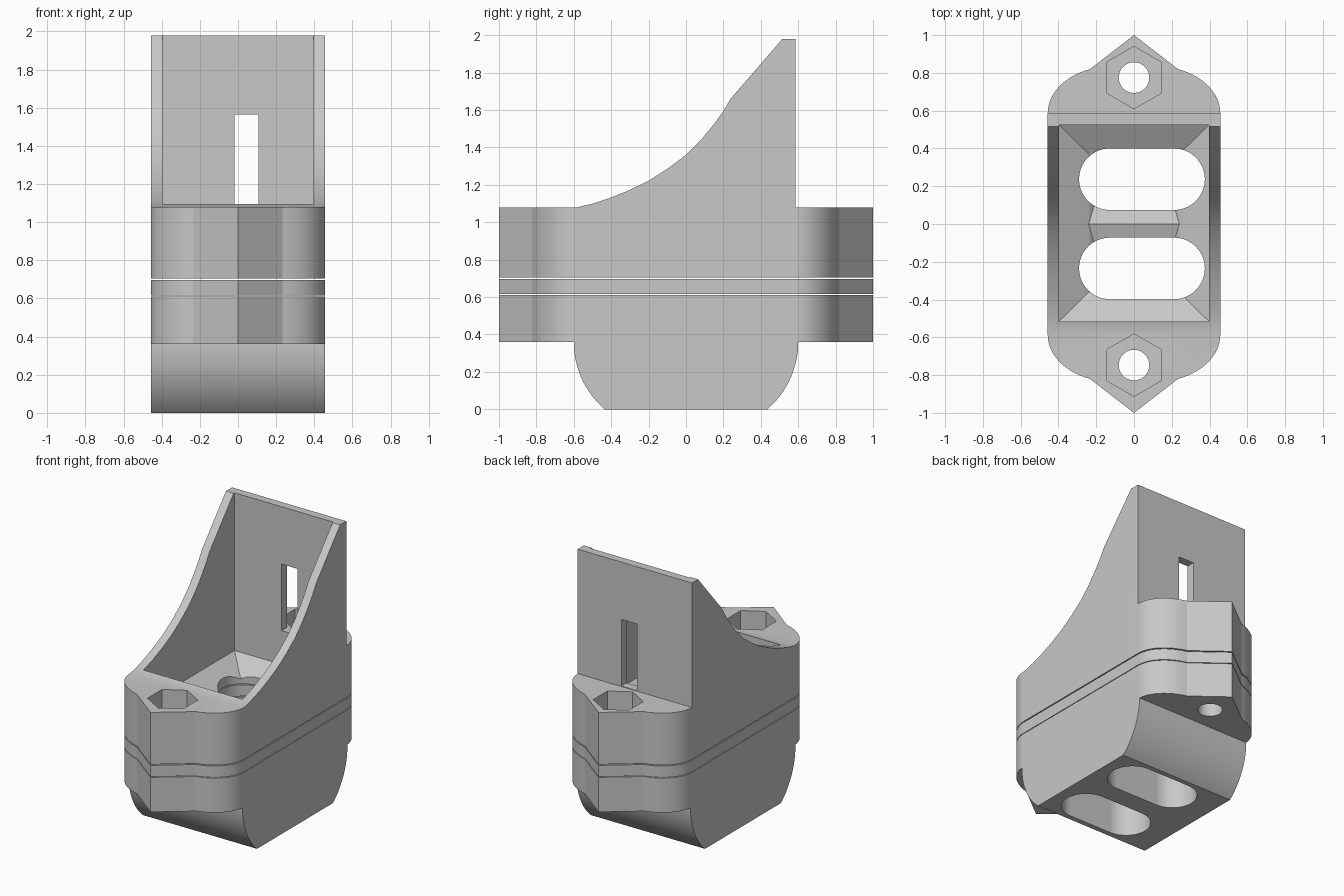
import bpy, bmesh, math
from mathutils import Vector

cube = bpy.data.objects.get("Cube")
if cube:
    bpy.data.objects.remove(cube, do_unlink=True)

HALF_W = 0.457      # half width of the housing
SHOULDER = 0.585    # where the ears begin to round off
TOP, EAR_TOP, EAR_BOTTOM = 1.98, 1.08, 0.36

grey = bpy.data.materials.new("light_grey")
grey.use_nodes = True
grey.diffuse_color = (0.58, 0.58, 0.58, 1)
grey.node_tree.nodes["Principled BSDF"].inputs["Base Color"].default_value = grey.diffuse_color


def finish(bm, name):
    bmesh.ops.recalc_face_normals(bm, faces=bm.faces)
    mesh = bpy.data.meshes.new(name)
    bm.to_mesh(mesh)
    bm.free()
    mesh.materials.append(grey)
    obj = bpy.data.objects.new(name, mesh)
    bpy.context.collection.objects.link(obj)
    return obj


def prism(name, points, start, end, axis="z"):
    """Extrude a flat outline along z (xy outline) or x (yz outline)."""
    def place(p, d):
        return (p[0], p[1], d) if axis == "z" else (d, p[0], p[1])
    bm = bmesh.new()
    face = bm.faces.new([bm.verts.new(place(p, start)) for p in points])
    new = bmesh.ops.extrude_face_region(bm, geom=[face])["geom"]
    move = Vector(place((0, 0), end - start))
    bmesh.ops.translate(bm, vec=move, verts=[v for v in new if isinstance(v, bmesh.types.BMVert)])
    return finish(bm, name)


def frustum(name, upper, lower):
    """Hull of two level rectangles given as (x0, x1, y0, y1, z)."""
    bm = bmesh.new()
    for x0, x1, y0, y1, z in (upper, lower):
        for p in ((x0, y0), (x1, y0), (x1, y1), (x0, y1)):
            bm.verts.new((*p, z))
    bmesh.ops.convex_hull(bm, input=bm.verts)
    return finish(bm, name)


def arc(cx, cy, rx, ry, a0, a1, n):
    steps = [math.radians(a0 + (a1 - a0) * i / n) for i in range(n + 1)]
    return [(cx + rx * math.cos(t), cy + ry * math.sin(t)) for t in steps]


def rect(x0, x1, y0, y1):
    return [(x0, y0), (x1, y0), (x1, y1), (x0, y1)]


def cut(obj, cutters):
    for c in cutters:
        mod = obj.modifiers.new("cut", "BOOLEAN")
        mod.operation, mod.solver, mod.object = "DIFFERENCE", "EXACT", c
    bpy.context.view_layer.update()
    graph = bpy.context.evaluated_depsgraph_get()
    mesh = bpy.data.meshes.new_from_object(obj.evaluated_get(graph))
    obj.modifiers.clear()
    obj.data = mesh
    for c in cutters:
        bpy.data.objects.remove(c, do_unlink=True)


def through_holes():
    """Two screw holes and two long outlets, shared by every layer."""
    holes = [prism("screw_cutter", arc(0, y, 0.081, 0.081, 0, 350, 35), -1, 3)
             for y in (-0.747, 0.775)]
    for y in (-0.235, 0.237):
        slot = arc(0.212, y, 0.163, 0.163, -90, 90, 20) + arc(-0.128, y, 0.163, 0.163, 90, 270, 20)
        holes.append(prism("outlet_cutter", slot, -1, 3))
    return holes


# Plan outline with rounded shoulders and pointed ears
quarter = arc(HALF_W - 0.34, SHOULDER, 0.34, 0.25, 0, 70, 14)
back = quarter + [(0, 1)] + [(-x, y) for x, y in reversed(quarter)]
outline = back + [(-x, -y) for x, y in back]

# Upper housing: swept side walls, tall back wall, hopper and nut pockets
upper = prism("upper_housing", outline, 0.704, TOP)
sweep = [(-0.58, EAR_TOP), (-0.49, 1.102), (-0.4, 1.132), (-0.3, 1.173), (-0.2, 1.222),
         (-0.1, 1.285), (0, 1.36), (0.08, 1.44), (0.15, 1.525), (0.2, 1.595),
         (0.24, 1.662), (0.515, TOP)]
front_cut = [(-1.2, EAR_TOP)] + sweep + [(0.515, 2.2), (-1.2, 2.2)]
cutters = [
    prism("sweep_cutter", front_cut, -1, 1, "x"),
    prism("back_cutter", rect(SHOULDER, 1.2, EAR_TOP, 2.2), -1, 1, "x"),
    prism("cavity_cutter", rect(-0.396, 0.396, -0.515, 0.525), 0.84, 2.3),
    frustum("hopper_cutter", (-0.396, 0.396, -0.515, 0.525, 0.84),
            (-0.24, 0.24, -0.36, 0.37, 0.745)),
    prism("window_cutter", rect(-0.018, 0.108, 0.45, 0.7), EAR_TOP + 0.004, 1.565),
]
for s in (-1, 1):
    ys = sorted((0, s * 0.365))
    yb = sorted((s * 0.1, s * 0.34))
    cutters.append(frustum("pit_cutter", (-0.24, 0.24, *ys, 0.745), (-0.21, 0.21, *yb, 0.712)))
for y in (-0.747, 0.775):
    cutters.append(prism("nut_cutter", arc(0, y, 0.165, 0.165, 30, 330, 5), 0.88, 1.3))
cut(upper, cutters + through_holes())

# Thin middle plate
plate = prism("middle_plate", outline, 0.615, 0.697)
cut(plate, through_holes())

# Lower housing: rounded underside below the ears
lower = prism("lower_housing", outline, 0, 0.61)
belly = arc(0.125, EAR_BOTTOM, 0.475, 0.475, 0, -49.3, 16)
belly_cut = belly + [(belly[-1][0], -0.2), (1.2, -0.2), (1.2, EAR_BOTTOM)]
cutters = [prism("belly_cutter", [(s * y, z) for y, z in belly_cut], -1, 1, "x") for s in (-1, 1)]
cut(lower, cutters + through_holes())

# Smooth the curves, keep hard edges
for obj in (upper, plate, lower):
    bpy.ops.object.select_all(action="DESELECT")
    obj.select_set(True)
    bpy.context.view_layer.objects.active = obj
    bpy.ops.object.shade_smooth_by_angle(angle=math.radians(20))
    normals = obj.modifiers.new("weighted_normals", "WEIGHTED_NORMAL")
    normals.keep_sharp = True
